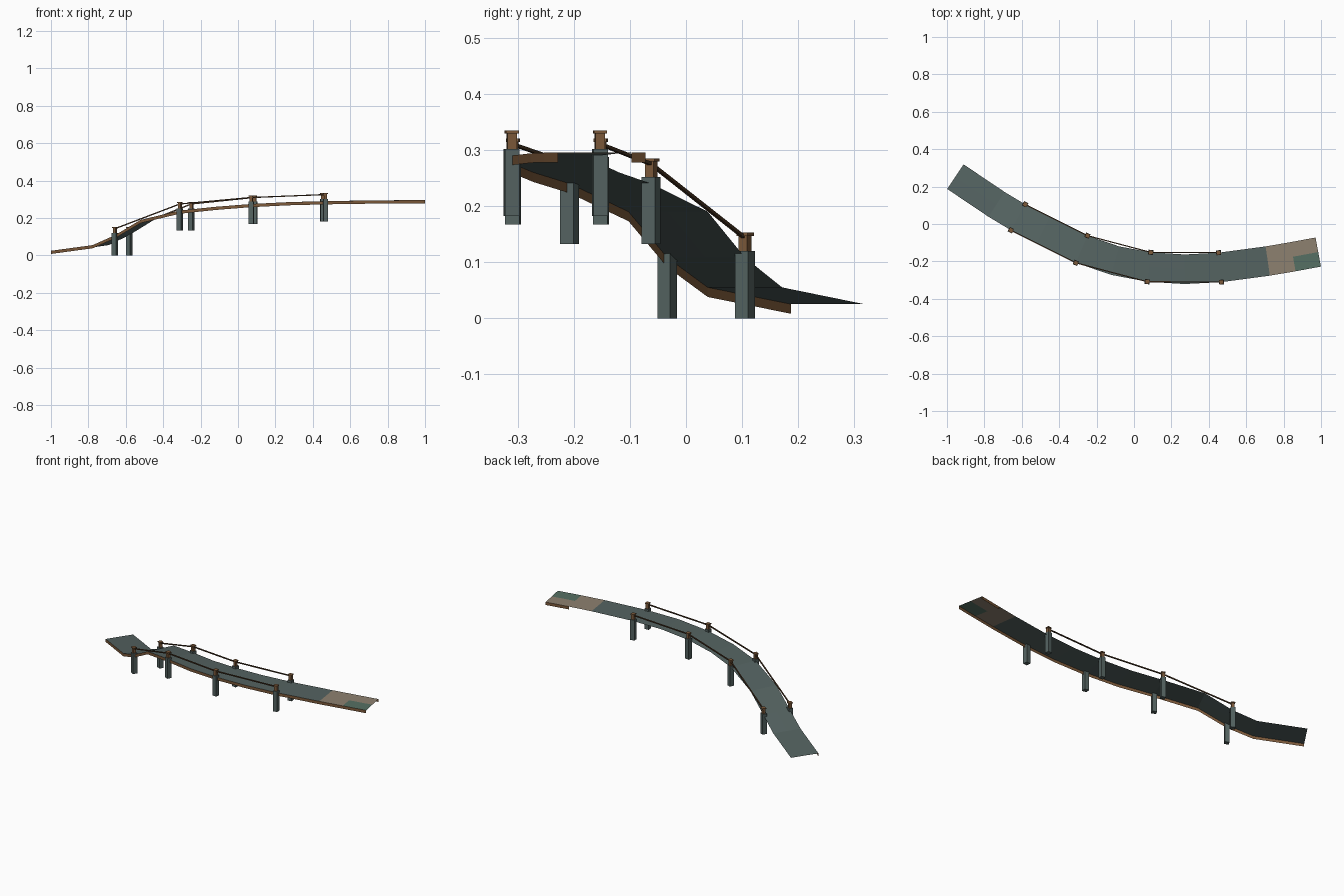
import bpy, bmesh
from mathutils import Vector, Matrix

if "Cube" in bpy.data.objects:
    bpy.data.objects.remove(bpy.data.objects["Cube"])


def material(name, rgb):
    m = bpy.data.materials.new(name)
    m.use_nodes = True
    m.diffuse_color = (*rgb, 1)
    bsdf = next(n for n in m.node_tree.nodes if n.type == 'BSDF_PRINCIPLED')
    bsdf.inputs["Base Color"].default_value = (*rgb, 1)
    return m


STONE = material("grey_green_stone", (0.09, 0.125, 0.12))
WOOD = material("brown_wood", (0.2, 0.1, 0.042))
ROPE = material("dark_rope", (0.075, 0.04, 0.018))
TAN = material("tan_paving", (0.27, 0.22, 0.16))
MOSS = material("moss_paving", (0.093, 0.16, 0.125))


def make_object(name, bm, mats):
    mesh = bpy.data.meshes.new(name)
    bm.to_mesh(mesh)
    bm.free()
    for m in mats:
        mesh.materials.append(m)
    ob = bpy.data.objects.new(name, mesh)
    bpy.context.collection.objects.link(ob)
    return ob


# Centre line of the walkway, low end first
PATH = [Vector(p) for p in (
    (-.955, .253, .025), (-.735, .105, .055), (-.62, .036, .108),
    (-.485, -.032, .19), (-.28, -.135, .24), (-.1, -.196, .26),
    (.08, -.23, .275), (.27, -.242, .285), (.46, -.232, .29),
    (.715, -.198, .294), (.85, -.175, .295), (.985, -.15, .295))]
HALF = 0.079
LAST = len(PATH) - 1


def tangent(i):
    d = PATH[min(i + 1, LAST)] - PATH[max(i - 1, 0)]
    d.z = 0
    return d.normalized()


def edge_point(i, side):
    # side: -1 front edge, 0 centre, 1 back edge
    t = tangent(i)
    return PATH[i] + Vector((-t.y, t.x, 0)) * HALF * side


# Deck with paved patch at the high end
bm = bmesh.new()
rows = [[bm.verts.new(edge_point(i, s)) for s in (-1, 0, 1)] for i in range(LAST + 1)]
for i in range(LAST):
    for c in range(2):
        f = bm.faces.new((rows[i][c], rows[i + 1][c], rows[i + 1][c + 1], rows[i][c + 1]))
        if i >= LAST - 2:
            f.material_index = 2 if (i == LAST - 1 and c == 0) else 1
make_object("deck", bm, [STONE, TAN, MOSS])


# Thin fascia boards hanging under the deck edges
def fascia(name, side, first, drop=0.017):
    bm = bmesh.new()
    pairs = []
    for i in range(first, LAST + 1):
        p = edge_point(i, side)
        pairs.append((bm.verts.new(p), bm.verts.new(p - Vector((0, 0, drop)))))
    for (a, b), (c, d) in zip(pairs, pairs[1:]):
        bm.faces.new((a, b, d, c) if side < 0 else (c, d, b, a))
    make_object(name, bm, [WOOD])


fascia("front_fascia", -1, 0)
fascia("back_fascia", 1, LAST - 1)


def add_box(bm, centre, direction, size):
    x = direction.normalized()
    y = Vector((0, 0, 1)).cross(x).normalized()
    rot = Matrix((x, y, x.cross(y))).transposed().to_4x4()
    bmesh.ops.create_cube(
        bm, matrix=Matrix.Translation(centre) @ rot @ Matrix.Diagonal((*size, 1)))


def box(name, centre, direction, size, mat):
    bm = bmesh.new()
    add_box(bm, centre, direction, size)
    return make_object(name, bm, [mat])


# Stone pillars, wooden posts with caps, and ropes on both sides
for side, label in ((-1, "front"), (1, "back")):
    tops = []
    for n, i in enumerate((2, 4, 6, 8), 1):
        t = tangent(i)
        base = edge_point(i, side) - Vector((0, 0, 0.108))

        def at(z):
            return base + Vector((0, 0, z))

        box(f"{label}_pillar_{n}", at(0.06), t, (0.026, 0.026, 0.12), STONE)
        box(f"{label}_post_{n}", at(0.134), t, (0.017, 0.017, 0.028), WOOD)
        box(f"{label}_cap_{n}", at(0.15), t, (0.023, 0.023, 0.006), WOOD)
        tops.append(at(0.143))
    bm = bmesh.new()
    for a, b in zip(tops, tops[1:]):
        add_box(bm, (a + b) / 2, b - a, ((b - a).length, 0.006, 0.006))
    make_object(f"{label}_rope", bm, [ROPE])
